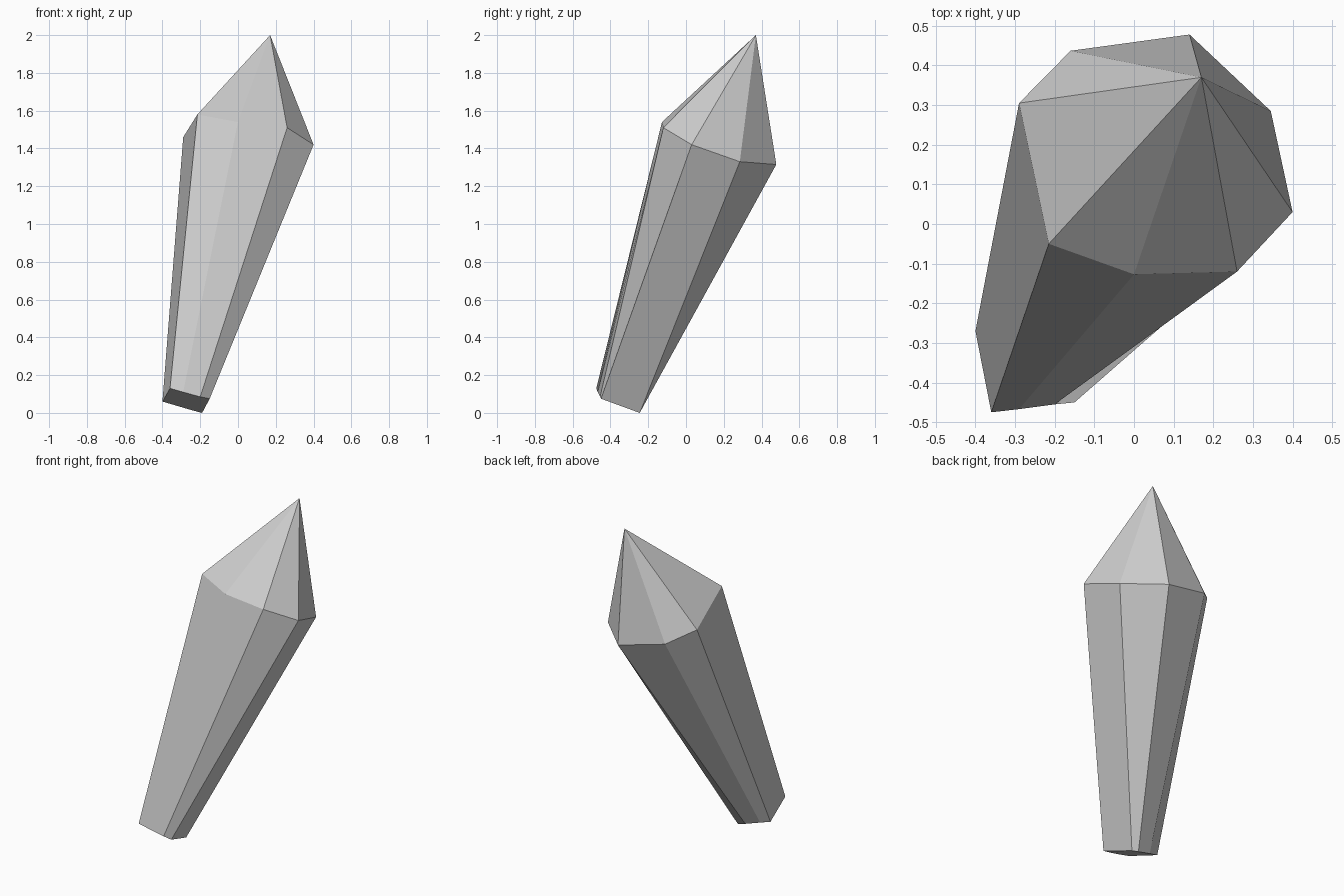
import bpy
import bmesh

# Remove the default cube only
default_cube = bpy.data.objects.get("Cube")
if default_cube:
    bpy.data.objects.remove(default_cube, do_unlink=True)


def make_material(name, colour):
    material = bpy.data.materials.new(name)
    material.use_nodes = True
    material.diffuse_color = colour
    shader = next(n for n in material.node_tree.nodes if n.type == "BSDF_PRINCIPLED")
    shader.inputs["Base Color"].default_value = colour
    return material


def bridge_rings(bm, lower, upper):
    """Join two equal rings with one flat facet per side."""
    count = len(lower)
    for i in range(count):
        j = (i + 1) % count
        bm.faces.new((lower[i], lower[j], upper[j], upper[i]))


def close_to_point(bm, ring, point):
    """Fan a ring up to a single tip."""
    for i, corner in enumerate(ring):
        bm.faces.new((corner, ring[(i + 1) % len(ring)], point))


# Narrow, slanted foot of the shard, counter-clockwise from the left edge
foot_profile = [
    (-.40, -.27, .06), (-.36, -.475, .13), (-.29, -.467, .11), (-.2, -.455, .085),
    (-.15, -.45, .075), (-.19, -.245, 0), (-.24, -.247, .013), (-.335, -.26, .042),
]

# Wide shoulder where the shaft meets the pointed cap
shoulder_profile = [
    (-.29, .305, 1.46), (-.215, -.05, 1.58), (0, -.127, 1.54), (.26, -.12, 1.51),
    (.4, .03, 1.42), (.345, .285, 1.33), (.14, .478, 1.315), (-.16, .437, 1.385),
]

tip_position = (.17, .37, 2)

# Leaning crystal: foot, eight-sided shaft and off-centre point
bm = bmesh.new()
foot = [bm.verts.new(p) for p in foot_profile]
shoulder = [bm.verts.new(p) for p in shoulder_profile]
tip = bm.verts.new(tip_position)

bm.faces.new(list(reversed(foot)))
bridge_rings(bm, foot, shoulder)
close_to_point(bm, shoulder, tip)
bmesh.ops.recalc_face_normals(bm, faces=bm.faces[:])

mesh = bpy.data.meshes.new("crystal_shard")
bm.to_mesh(mesh)
bm.free()
mesh.materials.append(make_material("pale grey stone", (.6, .6, .6, 1)))

crystal = bpy.data.objects.new("crystal_shard", mesh)
bpy.context.collection.objects.link(crystal)
